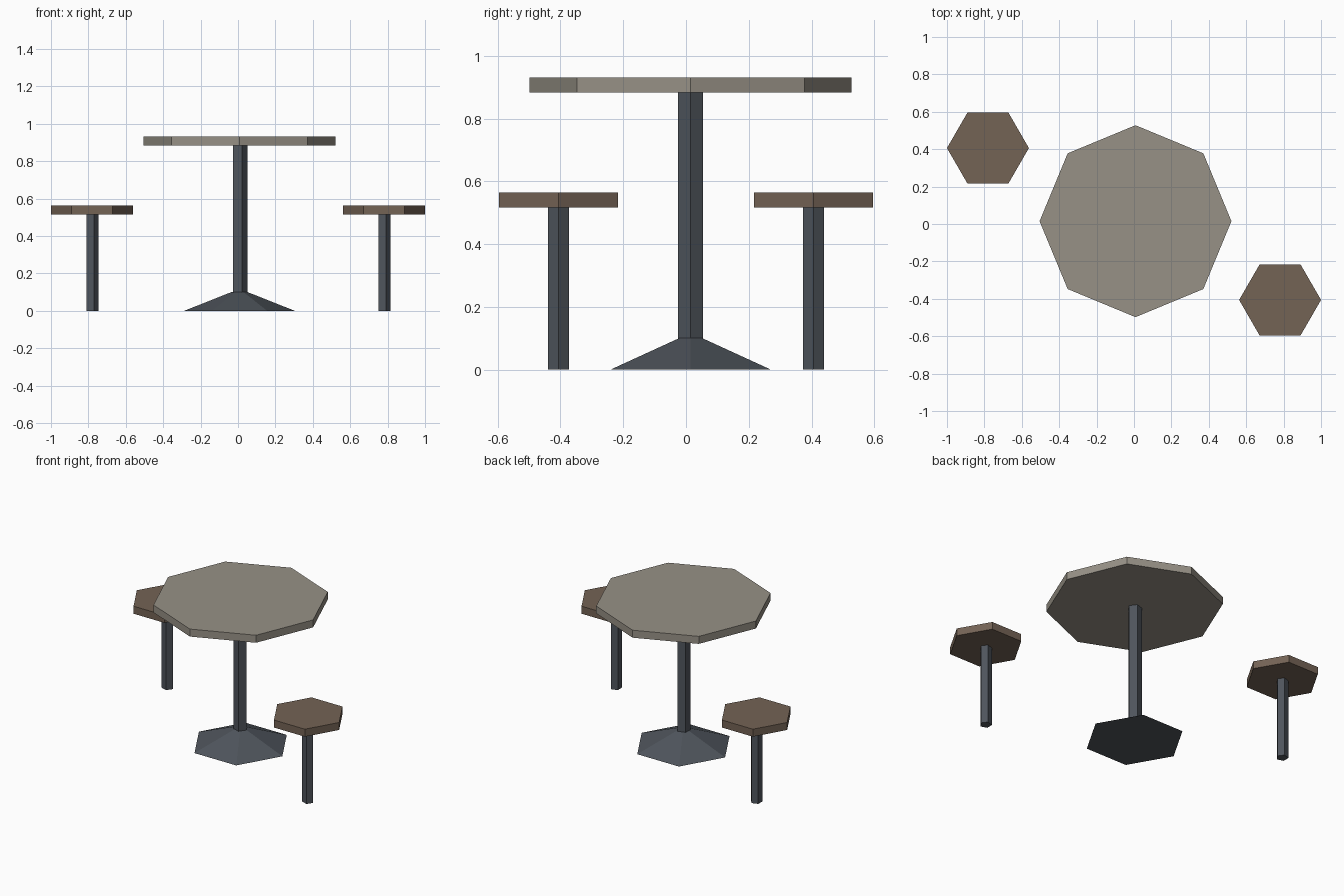
import bpy
import math

cube = bpy.data.objects.get("Cube")
if cube:
    bpy.data.objects.remove(cube, do_unlink=True)


def material(name, colour):
    mat = bpy.data.materials.new(name)
    mat.use_nodes = True
    rgba = (*colour, 1.0)
    mat.diffuse_color = rgba
    mat.node_tree.nodes["Principled BSDF"].inputs["Base Color"].default_value = rgba
    return mat


stone = material("warm grey top", (0.31, 0.285, 0.24))
wood = material("brown seat", (0.175, 0.125, 0.09))
metal = material("dark steel", (0.078, 0.09, 0.107))


def prism(name, sides, centre, z0, z1, radius, mat, top_radius=None):
    """Flat-sided prism or frustum with one corner pointing along +x."""
    bpy.ops.mesh.primitive_cone_add(
        vertices=sides, radius1=radius,
        radius2=radius if top_radius is None else top_radius,
        depth=z1 - z0, location=(*centre, (z0 + z1) / 2))
    obj = bpy.context.object
    obj.name = name
    # The primitive starts with a corner on +y; turn it to +x
    obj.rotation_euler.z = -math.pi / 2
    obj.data.materials.append(mat)
    return obj


# Table: flared foot, five-sided column, octagonal top
middle = (0.008, 0.015)
prism("table_foot", 6, middle, 0, 0.1, 0.295, metal, top_radius=0.043)
prism("table_column", 5, middle, 0.09, 0.884, 0.042, metal)
prism("table_top", 8, middle, 0.883, 0.931, 0.513, stone)

# Two stools on opposite corners
for label, side in (("left", 1), ("right", -1)):
    spot = (side * 0.781, side * -0.406)
    prism(label + "_stool_leg", 5, spot, 0, 0.517, 0.0355, metal)
    prism(label + "_stool_seat", 6, spot, 0.516, 0.564, 0.219, wood)
